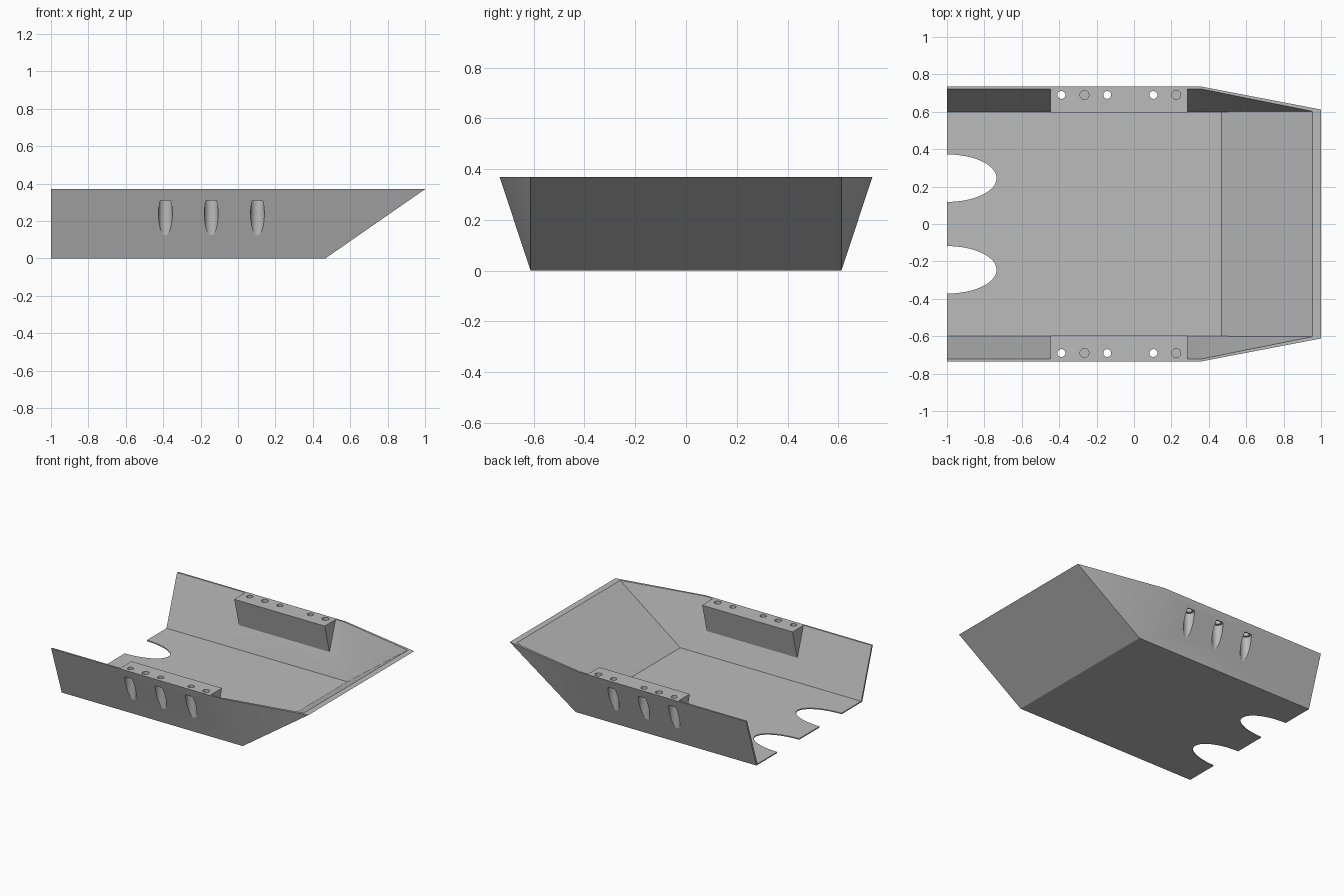
import bpy
import bmesh
from mathutils import Vector, Matrix

old = bpy.data.objects.get("Cube")
if old:
    bpy.data.objects.remove(old, do_unlink=True)

H = 0.37          # rim height
HOLE_Y = 0.69     # line of the bolt holes

steel = bpy.data.materials.new("plain_grey")
steel.use_nodes = True
grey = (0.5, 0.5, 0.5, 1)
steel.diffuse_color = grey
steel.node_tree.nodes["Principled BSDF"].inputs["Base Color"].default_value = grey


def finish(name, bm):
    mesh = bpy.data.meshes.new(name)
    bm.to_mesh(mesh)
    bm.free()
    mesh.materials.append(steel)
    obj = bpy.data.objects.new(name, mesh)
    bpy.context.collection.objects.link(obj)
    return obj


def hull(name, points):
    """Convex solid around the given points."""
    bm = bmesh.new()
    for p in points:
        bm.verts.new(p)
    bmesh.ops.convex_hull(bm, input=bm.verts)
    bmesh.ops.dissolve_limit(bm, angle_limit=0.002, verts=bm.verts, edges=bm.edges)
    bmesh.ops.recalc_face_normals(bm, faces=bm.faces)
    return finish(name, bm)


def cylinder(name, x, y, z0, z1, rx, ry, sides=48):
    bm = bmesh.new()
    bmesh.ops.create_cone(bm, cap_ends=True, segments=sides, radius1=1, radius2=1, depth=1,
                          matrix=Matrix.Translation((x, y, (z0 + z1) / 2))
                          @ Matrix.Diagonal((rx, ry, z1 - z0, 1)))
    return finish(name, bm)


def combine(target, other, operation):
    """Apply a boolean and drop the helper solid."""
    other.hide_render = True
    mod = target.modifiers.new("join", 'BOOLEAN')
    mod.operation = operation
    mod.solver = 'EXACT'
    mod.object = other
    graph = bpy.context.evaluated_depsgraph_get()
    result = bpy.data.meshes.new_from_object(target.evaluated_get(graph))
    target.modifiers.clear()
    target.data = result
    bpy.data.objects.remove(other, do_unlink=True)


def tray_points(back, floor_z, floor_y, side_y, lip, lip_y, extend=0.0):
    """Corner points of the tray form; extend lengthens its walls upward."""
    points = []
    for s in (-1, 1):
        rear = Vector((back, s * floor_y, floor_z))
        fold = Vector((0.467, s * floor_y, floor_z))
        tops = [(rear, Vector((back, s * side_y, H))),
                (fold, Vector((0.358, s * side_y, H))),
                (fold, Vector((lip, s * lip_y, H)))]
        points += [rear, fold] + [t + (t - b) * extend for b, t in tops]
    return points


# Thin-walled tray, open at the rear
tray = hull("tray_shell", tray_points(-1, 0, 0.612, 0.735, 1, 0.612))
inside = hull("tray_inside", tray_points(-1.1, 0.008, 0.6, 0.722, 0.955, 0.602, 0.2))
combine(tray, inside, 'DIFFERENCE')

for s in (-1, 1):
    # Wedge-shaped mounting block along the side wall
    section = [(0.595, H), (0.73, H), (0.658, 0.16), (0.649, 0.16)]
    block = hull("mounting_block", [(x, s * y, z) for x in (-0.447, 0.286) for y, z in section])
    combine(tray, block, 'UNION')

for s in (-1, 1):
    # Bolt holes with wide recesses opening through the wall
    for x in (-0.388, -0.143, 0.104):
        combine(tray, cylinder("recess", x, s * HOLE_Y, -0.05, 0.31, 0.037, 0.037), 'DIFFERENCE')
        combine(tray, cylinder("bolt_hole", x, s * HOLE_Y, 0.25, 0.45, 0.021, 0.021, 32), 'DIFFERENCE')
    # Blind pin holes
    for x in (-0.265, 0.226):
        combine(tray, cylinder("pin_hole", x, s * HOLE_Y, 0.315, 0.45, 0.024, 0.024, 32), 'DIFFERENCE')
    # Rounded notch in the rear edge of the floor
    combine(tray, cylinder("floor_notch", -1, s * 0.245, -0.1, 0.1, 0.265, 0.127, 64), 'DIFFERENCE')

# Smooth bores, crisp plate edges
bpy.ops.object.select_all(action='DESELECT')
tray.select_set(True)
bpy.context.view_layer.objects.active = tray
bpy.ops.object.shade_smooth_by_angle(angle=0.3)
